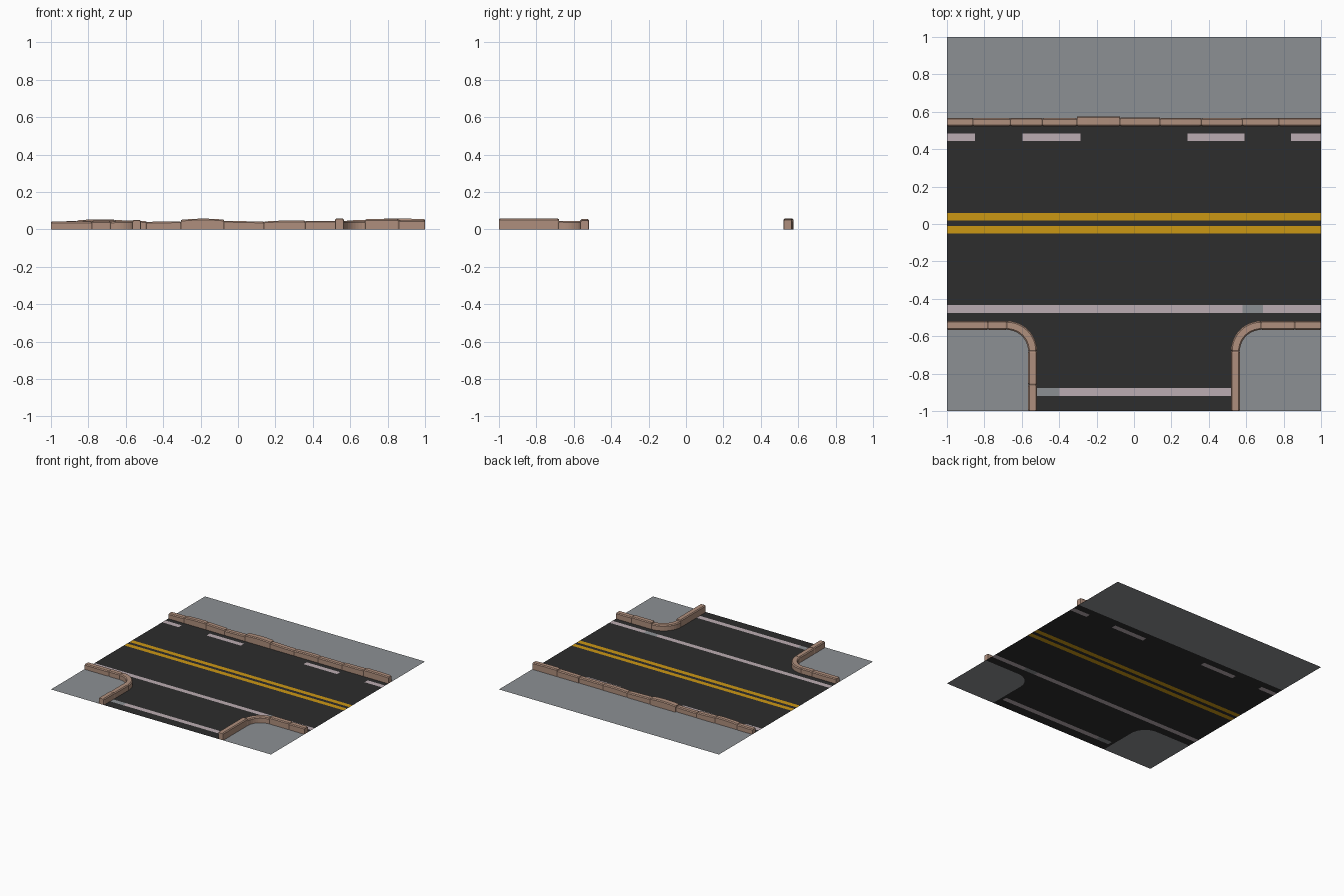
import bpy, bmesh, math
from mathutils import Vector

if "Cube" in bpy.data.objects:
    bpy.data.objects.remove(bpy.data.objects["Cube"])


def material(name, rgb):
    m = bpy.data.materials.new(name)
    m.diffuse_color = (*rgb, 1)
    m.use_nodes = True
    m.node_tree.nodes["Principled BSDF"].inputs["Base Color"].default_value = m.diffuse_color
    return m


ASPHALT = material("dark asphalt", (0.026, 0.026, 0.026))
GREY = material("pavement grey", (0.265, 0.278, 0.295))
YELLOW = material("line yellow", (0.60, 0.31, 0.007))
WHITE = material("line pale pink", (0.50, 0.415, 0.445))
STONE = material("kerb tan", (0.43, 0.275, 0.205))


def make_object(name, bm, mat):
    me = bpy.data.meshes.new(name)
    bm.to_mesh(me)
    bm.free()
    me.materials.append(mat)
    ob = bpy.data.objects.new(name, me)
    bpy.context.collection.objects.link(ob)
    return ob


# ---- Flat ground: rows of coplanar strips sorted into named parts ----
PARTS = {"road": ASPHALT, "pavement": GREY, "centre_lines": YELLOW,
         "edge_lines": WHITE, "worn_paint": GREY}
ground = {name: bmesh.new() for name in PARTS}


def row(y0, y1, cells, low=None):
    """cells: [(right x, part)...] from x = -1; low gives the right x at y0 if it differs."""
    a = b = -1.0
    for i, (x, part) in enumerate(cells):
        xl = low[i] if low else x
        bm = ground[part]
        bm.faces.new([bm.verts.new((*p, 0)) for p in ((a, y0), (xl, y0), (x, y1), (b, y1))])
        a, b = xl, x


EDGE, R, C = 0.545, 0.135, 0.68     # kerb centre line, corner radius, arc centre
R_ARC = C - EDGE

# side road with its stop line, between the two pavement corners
for y0, y1, mid in (
        (-1, -0.92, [(EDGE, "road")]),
        (-0.92, -0.878, [(-0.52, "road"), (-0.40, "worn_paint"), (0.52, "edge_lines"), (EDGE, "road")]),
        (-0.878, -C, [(EDGE, "road")])):
    row(y0, y1, [(-EDGE, "pavement")] + mid + [(1, "pavement")])

# rounded mouth of the side road
N = 8
arc = [(C - R_ARC * math.cos(t), -C + R_ARC * math.sin(t))
       for t in (math.pi / 2 * i / N for i in range(N + 1))]
for (w0, y0), (w1, y1) in zip(arc, arc[1:]):
    row(y0, y1, [(-w1, "pavement"), (w1, "road"), (1, "pavement")], low=[-w0, w0, 1])

# main road, from front to back
row(-EDGE, -0.475, [(1, "road")])
row(-0.475, -0.434, [(0.58, "edge_lines"), (0.69, "worn_paint"), (1, "edge_lines")])
row(-0.434, -0.052, [(1, "road")])
row(-0.052, -0.012, [(1, "centre_lines")])
row(-0.012, 0.019, [(1, "road")])
row(0.019, 0.058, [(1, "centre_lines")])
row(0.058, 0.443, [(1, "road")])
row(0.443, 0.484, [(-0.85, "edge_lines"), (-0.595, "road"), (-0.285, "edge_lines"),
                   (0.285, "road"), (0.59, "edge_lines"), (0.84, "road"), (1, "edge_lines")])
row(0.484, EDGE, [(1, "road")])
row(EDGE, 1, [(1, "pavement")])

for name, bm in ground.items():
    bmesh.ops.remove_doubles(bm, verts=bm.verts, dist=1e-5)
    make_object(name, bm, PARTS[name])


# ---- Kerb stones: a chamfered section swept along a short path ----
def stone(name, path, h0, h1, width=0.048, bulge=0.0):
    pts = [Vector(p) for p in path]
    # short end sections give each stone softened ends
    d0, d1 = (pts[1] - pts[0]).normalized(), (pts[-1] - pts[-2]).normalized()
    pts.insert(1, pts[0] + d0 * 0.006)
    pts.insert(len(pts) - 1, pts[-1] - d1 * 0.006)
    last = len(pts) - 1
    bm = bmesh.new()
    rings = []
    for i, p in enumerate(pts):
        d = (pts[min(i + 1, last)] - pts[max(i - 1, 0)]).normalized()
        n = Vector((-d.y, d.x))
        t = (p - pts[0]).length / (pts[-1] - pts[0]).length
        shrink = 0.003 if i in (0, last) else 0
        h = h0 + (h1 - h0) * t + bulge * math.sin(math.pi * t) - shrink
        w, c = width / 2 - shrink, 0.007
        section = [(-w, 0), (-w, h - c), (-w + c, h), (w - c, h), (w, h - c), (w, 0)]
        rings.append([bm.verts.new((*(p + n * s), z)) for s, z in section])
    for a, b in zip(rings, rings[1:]):
        for j in range(5):
            bm.faces.new((a[j], a[j + 1], b[j + 1], b[j]))
    bm.faces.new(rings[0])
    bm.faces.new(rings[-1][::-1])
    bmesh.ops.recalc_face_normals(bm, faces=bm.faces)
    make_object(name, bm, STONE)


def straight(a, b, n=4):
    a, b = Vector(a), Vector(b)
    return [a.lerp(b, i / n) for i in range(n + 1)]


# back kerb: (start x, start height, end height, width, bulge)
back = [(-1, .042, .044, .046, 0), (-.86, .048, .053, .044, .003), (-.66, .050, .044, .046, 0),
        (-.49, .040, .043, .044, 0), (-.305, .051, .052, .054, .006), (-.075, .046, .041, .048, 0),
        (.14, .042, .046, .046, .003), (.36, .045, .045, .044, 0), (.58, .048, .051, .046, 0),
        (.775, .057, .054, .046, .002), (1,)]
for i, (s, e) in enumerate(zip(back, back[1:])):
    y = 0.522 + s[3] / 2
    stone(f"back_kerb_{i + 1}", straight((s[0], y), (e[0], y)), s[1], s[2], s[3], s[4])

# front kerbs: side, joints along x, joints along y, heights
for label, sx, xs, ys, hx, hy, hc in (
        ("left", -1, (1, .78, C), (C, .86, 1), (.042, .044), (.046, .050), (.044, .042)),
        ("right", 1, (1, .86, C), (C, 1), (.050, .054), (.058,), (.045, .044))):
    for i, h in enumerate(hx):
        stone(f"{label}_kerb_x{i + 1}",
              straight((sx * xs[i], -0.542), (sx * xs[i + 1], -0.542)), h, h)
    for i, h in enumerate(hy):
        stone(f"{label}_kerb_y{i + 1}",
              straight((sx * 0.542, -ys[i]), (sx * 0.542, -ys[i + 1])), h, h)
    stone(f"{label}_kerb_corner",
          [(sx * (C - 0.138 * math.cos(t)), -C + 0.138 * math.sin(t))
           for t in (math.pi / 2 * i / 10 for i in range(11))], *hc)
